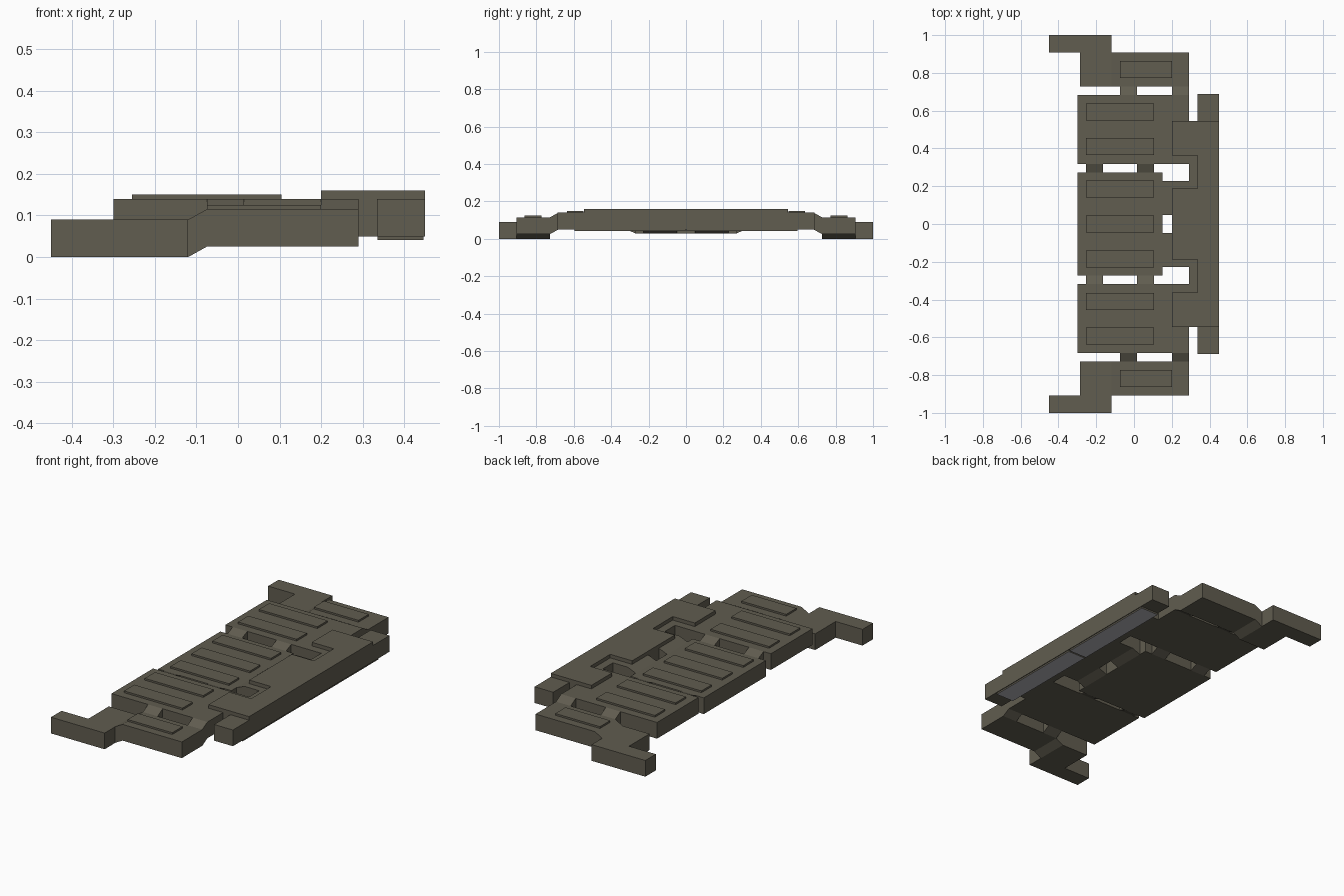
import bpy, bmesh

if "Cube" in bpy.data.objects:
    bpy.data.objects.remove(bpy.data.objects["Cube"])


def material(name, rgb):
    m = bpy.data.materials.new(name)
    m.diffuse_color = (*rgb, 1)
    m.use_nodes = True
    m.node_tree.nodes["Principled BSDF"].inputs["Base Color"].default_value = m.diffuse_color
    return m


OLIVE = material("olive_drab", (0.119, 0.109, 0.080))
GREY = material("light_grey", (0.45, 0.45, 0.48))


def prism(name, profile, axis, lo, hi):
    """Extrude a profile: axis 'x' takes (y,z), 'y' takes (x,z), 'z' takes (x,y)."""
    place = {"x": lambda p, t: (t, p[0], p[1]),
             "y": lambda p, t: (p[0], t, p[1]),
             "z": lambda p, t: (p[0], p[1], t)}[axis]
    bm = bmesh.new()
    a = [bm.verts.new(place(p, lo)) for p in profile]
    b = [bm.verts.new(place(p, hi)) for p in profile]
    n = len(profile)
    bm.faces.new(a)
    bm.faces.new(b[::-1])
    for i in range(n):
        j = (i + 1) % n
        bm.faces.new((a[j], a[i], b[i], b[j]))
    bmesh.ops.recalc_face_normals(bm, faces=bm.faces)
    me = bpy.data.meshes.new(name)
    bm.to_mesh(me)
    bm.free()
    me.materials.append(OLIVE)
    ob = bpy.data.objects.new(name, me)
    bpy.context.collection.objects.link(ob)
    return ob


def box(name, x, y, z):
    y0, y1 = sorted(y)
    return prism(name, [(x[0], y0), (x[1], y0), (x[1], y1), (x[0], y1)], "z", *z)


T = 0.09  # plate thickness

# Centre plate with three raised ribs
box("center_plate", (-0.30, 0.15), (-0.2725, 0.2725), (0.03, 0.03 + T))
for y in (-0.184, 0, 0.184):
    box("center_rib", (-0.255, 0.105), (y - 0.045, y + 0.045), (0.12, 0.13))

for s in (-1, 1):
    # Middle plates with two ribs each
    box("middle_plate", (-0.30, 0.29), (s * 0.3175, s * 0.6825), (0.05, 0.05 + T))
    for y in (0.41, 0.5925):
        box("middle_rib", (-0.255, 0.105), (s * (y - 0.045), s * (y + 0.045)), (0.14, 0.15))

    # Sloping links between plates
    for x in (-0.255, 0.015):
        prism("inner_link", [(s * 0.2725, 0.03), (s * 0.3175, 0.05),
                             (s * 0.3175, 0.14), (s * 0.2725, 0.12)], "x", x, x + 0.09)
    for x in (-0.075, 0.2):
        prism("outer_link", [(s * 0.6825, 0.05), (s * 0.7275, 0.025),
                             (s * 0.7275, 0.115), (s * 0.6825, 0.14)], "x", x, x + 0.09)

    # End plate, stepped down toward the arm
    y0, y1 = sorted((s * 0.7275, s * 0.9075))
    prism("end_plate", [(-0.285, 0), (-0.12, 0), (-0.075, 0.025), (0.29, 0.025),
                        (0.29, 0.115), (-0.075, 0.115), (-0.12, 0.09), (-0.285, 0.09)],
          "y", y0, y1)
    box("end_rib", (-0.075, 0.2), (s * 0.7725, s * 0.8625), (0.115, 0.125))
    box("end_arm", (-0.45, -0.12), (s * 0.9075, s * 1.0), (0, T))

    # Links from the centre plate to the long bar
    y0, y1 = sorted((s * 0.0475, s * 0.2275))
    prism("bar_link", [(0.15, 0.03), (0.20, 0.05), (0.20, 0.14), (0.15, 0.12)], "y", y0, y1)

    # Underside strip, grey below
    strip = box("underside_strip", (0.336, 0.446), (s * 0.004, s * 0.595), (0.041, 0.05))
    strip.data.materials.append(GREY)
    for f in strip.data.polygons:
        if f.normal.z < -0.5:
            f.material_index = 1

# Long side bar with its inner base
box("side_bar", (0.335, 0.45), (-0.6875, 0.6875), (0.05, 0.14))
prism("bar_base", [(0.335, -0.545), (0.335, 0.545), (0.29, 0.545), (0.29, 0.2275),
                   (0.20, 0.2275), (0.20, -0.2275), (0.29, -0.2275), (0.29, -0.545)],
      "z", 0.05, 0.14)

# Notched cover plate on top of the bar
half = [(0.45, 0.545), (0.20, 0.545), (0.20, 0.3625), (0.335, 0.3625),
        (0.335, 0.1875), (0.20, 0.1875)]
prism("cover_plate", half + [(x, -y) for x, y in half[::-1]], "z", 0.14, 0.16)
